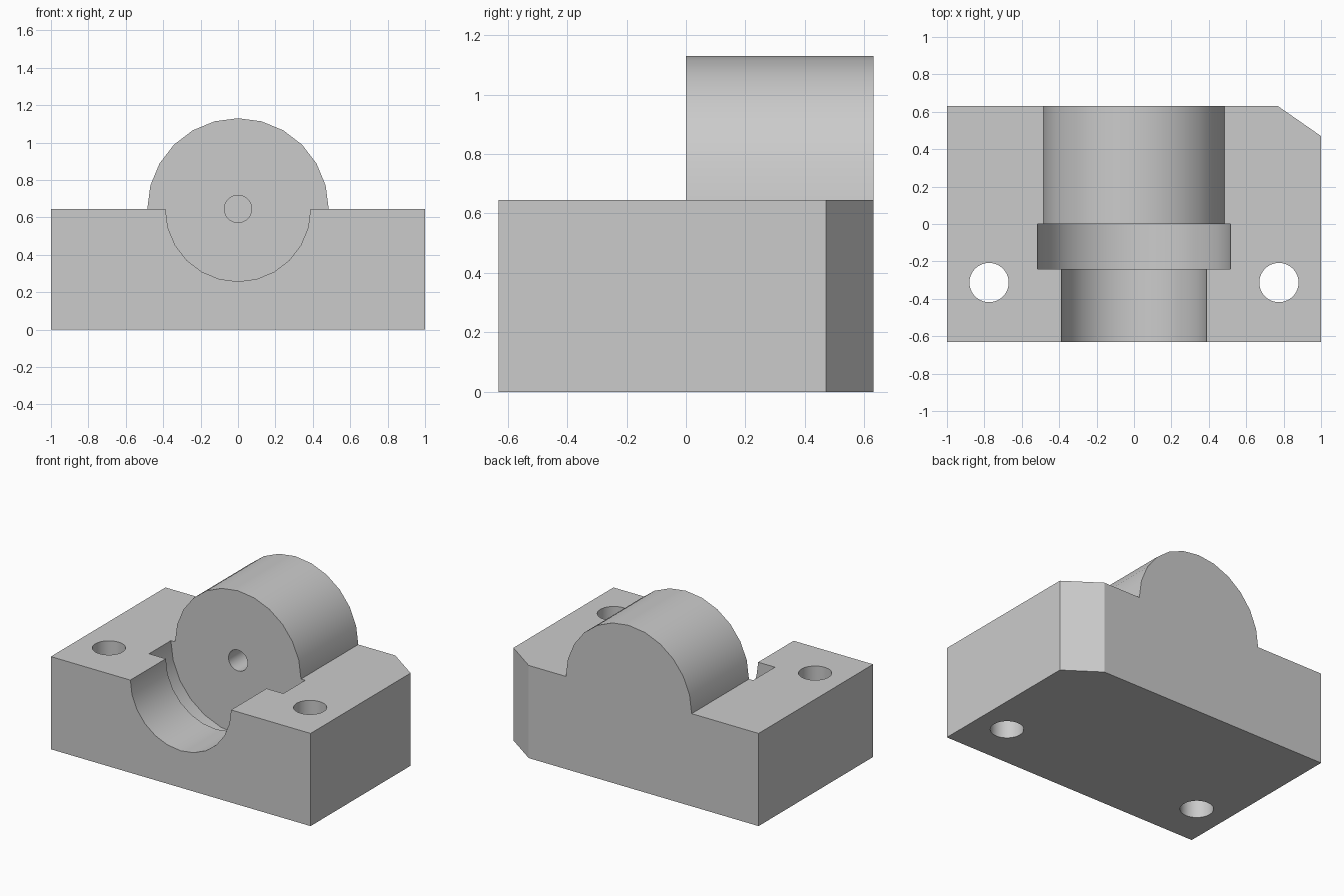
import bpy, bmesh, math
from mathutils import Matrix

cube = bpy.data.objects.get("Cube")
if cube:
    bpy.data.objects.remove(cube, do_unlink=True)

AXIS_Z = 0.645      # height of the bearing axis and of the block's top
HALF_DEPTH = 0.63

grey = bpy.data.materials.new("light_grey")
grey.use_nodes = True
colour = (0.6, 0.6, 0.6, 1)
grey.diffuse_color = colour
grey.node_tree.nodes["Principled BSDF"].inputs["Base Color"].default_value = colour


def add_object(name, bm):
    bmesh.ops.recalc_face_normals(bm, faces=bm.faces)
    mesh = bpy.data.meshes.new(name)
    bm.to_mesh(mesh)
    bm.free()
    mesh.materials.append(grey)
    obj = bpy.data.objects.new(name, mesh)
    bpy.context.collection.objects.link(obj)
    return obj


def prism(name, outline, height):
    """Extrude a plan outline upwards from the ground."""
    bm = bmesh.new()
    face = bm.faces.new([bm.verts.new((x, y, 0)) for x, y in outline])
    top = bmesh.ops.extrude_face_region(bm, geom=[face])["geom"]
    verts = [v for v in top if isinstance(v, bmesh.types.BMVert)]
    bmesh.ops.translate(bm, verts=verts, vec=(0, 0, height))
    return add_object(name, bm)


def cylinder(name, radius, length, centre, sides, along_y=True):
    bm = bmesh.new()
    # quarter turn puts a vertex on the horizontal and vertical axes
    turn = Matrix.Rotation(math.pi / 2, 4, "X") if along_y else Matrix()
    bmesh.ops.create_cone(bm, cap_ends=True, segments=sides, radius1=radius,
                          radius2=radius, depth=length,
                          matrix=Matrix.Translation(centre) @ turn)
    return add_object(name, bm)


def along_axis(name, radius, y0, y1, sides=24):
    return cylinder(name, radius, y1 - y0, (0, (y0 + y1) / 2, AXIS_Z), sides)


def combine(target, tool, operation):
    mod = target.modifiers.new(tool.name, "BOOLEAN")
    mod.operation, mod.solver, mod.object = operation, "EXACT", tool
    bpy.context.view_layer.objects.active = target
    bpy.ops.object.modifier_apply(modifier=mod.name)
    bpy.data.objects.remove(tool, do_unlink=True)


# Block with one chamfered rear corner
block = prism("bearing_block", [(-1, -HALF_DEPTH), (1, -HALF_DEPTH), (1, 0.47),
                                (0.77, HALF_DEPTH), (-1, HALF_DEPTH)], AXIS_Z)

# Solid round boss over the rear half; the wide groove trims its front
combine(block, along_axis("boss", 0.485, -0.1, HALF_DEPTH), "UNION")

# Wide groove, front cradle and small blind bore
for name, radius, y0, y1, sides in (("wide_groove", 0.517, -0.24, 0, 24),
                                    ("cradle", 0.388, -0.8, -0.12, 24),
                                    ("bore", 0.073, -0.06, 0.25, 32)):
    combine(block, along_axis(name, radius, y0, y1, sides), "DIFFERENCE")

# Vertical bolt holes
for side in (-1, 1):
    hole = cylinder("bolt_hole", 0.105, 2, (side * 0.775, -0.313, 0.4), 40, False)
    combine(block, hole, "DIFFERENCE")

# Smooth round walls, sharp edges elsewhere
bpy.ops.object.select_all(action="DESELECT")
block.select_set(True)
bpy.context.view_layer.objects.active = block
bpy.ops.object.shade_smooth_by_angle(angle=math.radians(30))
